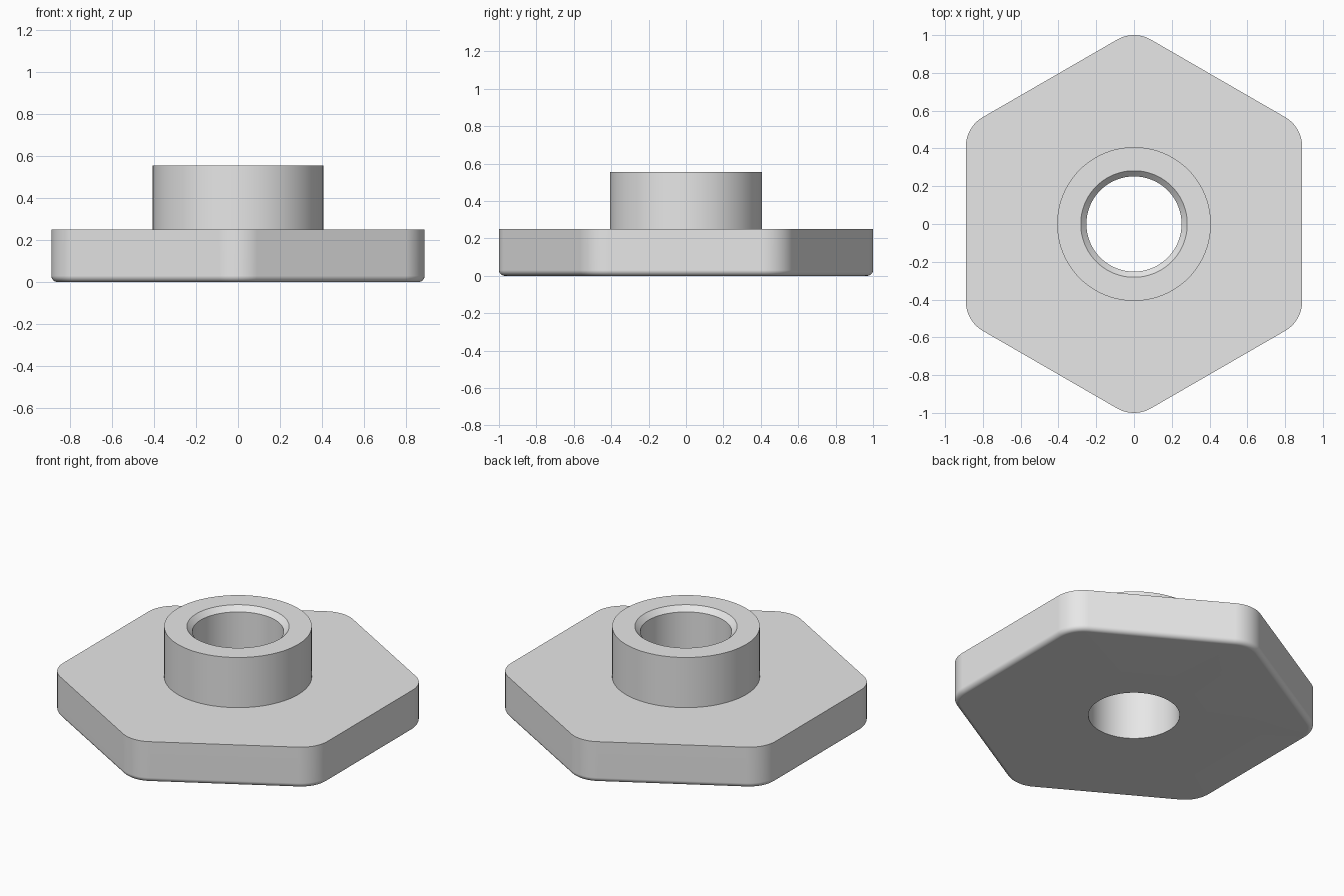
import bpy, bmesh
from math import sin, cos, pi, radians

cube = bpy.data.objects.get("Cube")
if cube:
    bpy.data.objects.remove(cube, do_unlink=True)

STEPS = 20                      # points per hexagon corner
COUNT = 6 * STEPS               # points per ring
APOTHEM, CORNER = 0.89, 0.18    # plate half-width and corner radius
PLATE_TOP, COLLAR_TOP = 0.25, 0.555
BORE, COLLAR, EDGE = 0.252, 0.407, 0.03


def hex_ring(inset, z):
    """Rounded hexagon with points towards front and back."""
    r = CORNER - inset
    centre = (APOTHEM - CORNER) / cos(pi / 6)
    pts = []
    for k in range(6):
        mid = radians(30 + 60 * k)
        for i in range(STEPS):
            a = mid + radians(60 * (i / (STEPS - 1) - 0.5))
            pts.append((centre * cos(mid) + r * cos(a),
                        centre * sin(mid) + r * sin(a), z))
    return pts


def round_ring(r, z):
    """Circle whose points line up with those of the hexagon."""
    return [(r * cos(a), r * sin(a), z)
            for a in (2 * pi * (i + 0.5) / COUNT for i in range(COUNT))]


# Plate underside and its rounded lower edge
rings = [round_ring(BORE, 0)]
for i in range(7):
    a = i / 6 * pi / 2
    rings.append(hex_ring(EDGE * (1 - sin(a)), EDGE * (1 - cos(a))))

# Plate wall and top, collar, chamfered mouth of the bore
rings += [
    hex_ring(0, PLATE_TOP),
    round_ring(COLLAR, PLATE_TOP),
    round_ring(COLLAR, COLLAR_TOP),
    round_ring(BORE + EDGE, COLLAR_TOP),
    round_ring(BORE, COLLAR_TOP - EDGE),
]

# Join neighbouring rings; the last joins the first to form the bore
bm = bmesh.new()
loops = [[bm.verts.new(p) for p in ring] for ring in rings]
for lower, upper in zip(loops, loops[1:] + loops[:1]):
    for i in range(COUNT):
        j = (i + 1) % COUNT
        bm.faces.new((lower[i], lower[j], upper[j], upper[i]))
bmesh.ops.recalc_face_normals(bm, faces=bm.faces)
mesh = bpy.data.meshes.new("hex_plate_with_collar")
bm.to_mesh(mesh)
bm.free()
part = bpy.data.objects.new("hex_plate_with_collar", mesh)
bpy.context.collection.objects.link(part)

# Single grey material
grey = bpy.data.materials.new("light_grey")
grey.use_nodes = True
colour = (0.8, 0.8, 0.8, 1)
grey.diffuse_color = colour
grey.node_tree.nodes["Principled BSDF"].inputs["Base Color"].default_value = colour
mesh.materials.append(grey)

# Smooth curves, crisp rims and flat large faces
bpy.ops.object.select_all(action='DESELECT')
part.select_set(True)
bpy.context.view_layer.objects.active = part
bpy.ops.object.shade_smooth_by_angle(angle=radians(30))
normals = part.modifiers.new("flat_faces", 'WEIGHTED_NORMAL')
normals.keep_sharp = True
